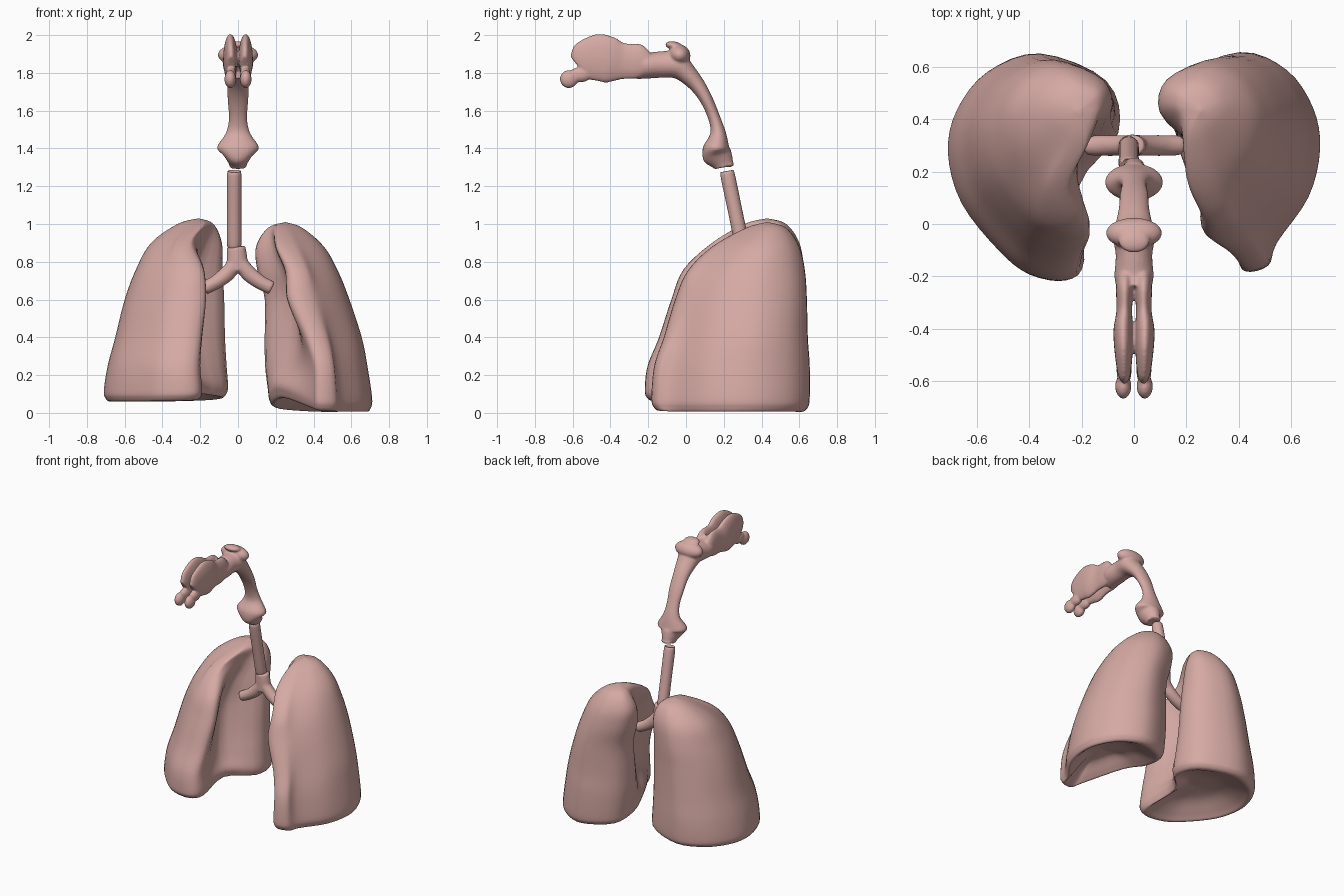
import bpy, bmesh, math
from mathutils import Vector, Matrix

if "Cube" in bpy.data.objects:
    bpy.data.objects.remove(bpy.data.objects["Cube"])

mat = bpy.data.materials.new("tissue_pink")
mat.diffuse_color = (0.67, 0.40, 0.37, 1)
mat.use_nodes = True
mat.node_tree.nodes["Principled BSDF"].inputs["Base Color"].default_value = mat.diffuse_color


def spline(pts, closed, n):
    """Catmull-Rom interpolation of a point list."""
    k, out = len(pts), []
    get = (lambda i: pts[i % k]) if closed else (lambda i: pts[max(0, min(k - 1, i))])
    for i in range(k if closed else k - 1):
        a, b, c, d = get(i - 1), get(i), get(i + 1), get(i + 2)
        for j in range(n):
            t = j / n
            out.append(0.5 * (2 * b + (c - a) * t + (2 * a - 5 * b + 4 * c - d) * t * t
                              + (3 * b - a - 3 * c + d) * t ** 3))
    if not closed:
        out.append(pts[-1])
    return out


def loft(bm, rings, around, along):
    """Skin smooth closed rings, capping both ends."""
    rings = [spline(r, True, around) for r in rings]
    rows = list(zip(*[spline(list(col), False, along) for col in zip(*rings)]))
    vs = [[bm.verts.new(p) for p in row] for row in rows]
    m = len(vs[0])
    for r0, r1 in zip(vs, vs[1:]):
        for i in range(m):
            bm.faces.new((r0[i], r0[(i + 1) % m], r1[(i + 1) % m], r1[i]))
    bm.faces.new(vs[0])
    bm.faces.new(vs[-1])


def tube(bm, path, side, along=4):
    """path rows: x, y, z, half width along side, half thickness."""
    pts = [Vector(p[:3]) for p in path]
    side, rings = Vector(side), []
    for i, p in enumerate(path):
        tan = (pts[min(i + 1, len(pts) - 1)] - pts[max(i - 1, 0)]).normalized()
        up = tan.cross(side).normalized()
        rings.append([pts[i] + side * p[3] * math.cos(a) + up * p[4] * math.sin(a)
                      for a in (math.tau * j / 12 for j in range(12))])
    loft(bm, rings, 2, along)


def blob(bm, loc, radii, tilt=0):
    m = Matrix.Translation(loc) @ Matrix.Rotation(tilt, 4, 'X') @ Matrix.Diagonal((*radii, 1))
    bmesh.ops.create_uvsphere(bm, u_segments=20, v_segments=12, radius=1, matrix=m)


def finish(name, bm, voxel=0):
    bmesh.ops.remove_doubles(bm, verts=bm.verts, dist=1e-5)
    bmesh.ops.recalc_face_normals(bm, faces=bm.faces)
    me = bpy.data.meshes.new(name)
    bm.to_mesh(me)
    bm.free()
    me.shade_smooth()
    me.materials.append(mat)
    ob = bpy.data.objects.new(name, me)
    bpy.context.collection.objects.link(ob)
    if voxel:  # fuse overlapping pieces into one soft skin
        r = ob.modifiers.new("fuse", 'REMESH')
        r.mode, r.voxel_size, r.use_smooth_shade = 'VOXEL', voxel, True
        s = ob.modifiers.new("soften", 'SMOOTH')
        s.factor, s.iterations = 0.5, 4
    return ob


def lung(name, sx, tip, base, lift, levels):
    """levels rows: z, medial back x, medial front x, notch x, lateral x, front y, back y."""
    rings = [[Vector((sx * tip[0], tip[1], tip[2]))] * 12]
    wall = [(0, .65), (.07, .88), (.46, 1), (.77, .92), (.95, .75), (1, .56),
            (.92, .34), (.70, .13)]
    rise = [.6, .2, 0, 0, 0, 0, 0, 0, .05, .1, .3, 1]  # base is higher on the medial side
    for z, xb, xf, xn, xl, yf, yb in levels:
        pts = [(xb + u * (xl - xb), v) for u, v in wall]
        pts += [(xf + .40 * (xl - xf), .025), (xf + .13 * (xl - xf), 0), (xf, .09), (xn, .42)]
        low = max(0, (.25 - z) / .25)
        rings.append([Vector((sx * x, yf + v * (yb - yf), z + low * lift * r))
                      for (x, v), r in zip(pts, rise)])
    # rounded rim, then the shallow hollow underside
    last = rings[-1]
    c = sum(last, Vector()) / 12
    drop = levels[-1][0] - base
    for k, dz in ((.975, -.7 * drop), (.90, -drop), (.76, -drop + .025), (.42, .02), (0, .04)):
        rings.append([Vector((c.x + (p.x - c.x) * k, c.y + (p.y - c.y) * k,
                              c.z + (p.z - c.z) * k + dz)) for p in last])
    bm = bmesh.new()
    loft(bm, rings, 4, 5)
    finish(name, bm)


# Lungs
lung("lung_a", -1, (.21, .43, 1.03), .06, .09, [
    (1.00, .13, .17, .14, .32, .31, .53),
    (.90, .09, .23, .18, .46, .14, .60),
    (.76, .09, .18, .25, .54, -.01, .625),
    (.60, .085, .17, .29, .60, -.075, .63),
    (.40, .08, .19, .28, .65, -.14, .64),
    (.25, .07, .20, .25, .69, -.20, .65),
    (.12, .06, .19, .21, .71, -.215, .65)])
lung("lung_b", 1, (.25, .43, 1.01), .005, .12, [
    (.98, .16, .2, .18, .34, .32, .53),
    (.88, .10, .2, .19, .455, .14, .60),
    (.75, .11, .25, .24, .53, .01, .63),
    (.60, .15, .26, .30, .59, -.055, .64),
    (.40, .15, .34, .31, .655, -.115, .645),
    (.25, .15, .38, .28, .685, -.165, .655),
    (.08, .16, .38, .22, .71, -.18, .655)])

# Windpipe
bm = bmesh.new()
tube(bm, [(-.02, .218, 1.275, .028, .028), (-.02, .22, 1.262, .038, .038),
          (-.02, .26, 1.07, .038, .038), (-.02, .296, .895, .038, .038),
          (-.02, .299, .88, .03, .03)], (1, 0, 0))
finish("windpipe", bm)

# Forked bronchi
bm = bmesh.new()
tube(bm, [(-.01, .30, .88, .042, .05), (-.005, .30, .82, .042, .055),
          (-.003, .30, .75, .04, .06)], (0, 1, 0))
for s in (-1, 1):
    tube(bm, [(s * .005, .30, .80, .04, .04), (s * .06, .30, .735, .04, .042),
              (s * .12, .30, .69, .04, .038), (s * .18, .30, .66, .038, .036)], (0, 1, 0))
finish("bronchi", bm, .009)

# Throat and nasal passages: x is 0 on the midline
bm = bmesh.new()
tube(bm, [(0, y, z, w, t) for y, z, w, t in (
    (-.25, 1.85, .065, .085), (-.20, 1.84, .075, .07), (-.12, 1.845, .07, .07),
    (-.05, 1.845, .08, .075), (.0, 1.80, .07, .055), (.06, 1.735, .058, .042),
    (.11, 1.655, .055, .034), (.15, 1.56, .048, .032), (.17, 1.48, .065, .042),
    (.16, 1.405, .112, .07), (.165, 1.365, .075, .078), (.195, 1.325, .05, .058),
    (.20, 1.30, .044, .052))], (1, 0, 0))
blob(bm, (0, -.035, 1.895), (.108, .06, .055), -.5)
blob(bm, (0, -.065, 1.945), (.06, .045, .022), -.15)
blob(bm, (0, .225, 1.315), (.04, .03, .014))
for s in (-1, 1):
    tube(bm, [(s * x, y, z, w, t) for x, y, z, w, t in (
        (.036, -.575, 1.84, .020, .06), (.038, -.55, 1.86, .028, .10),
        (.040, -.47, 1.88, .036, .125), (.041, -.40, 1.87, .037, .122),
        (.037, -.33, 1.862, .030, .096), (.036, -.25, 1.86, .033, .092),
        (.036, -.20, 1.84, .03, .06))], (1, 0, 0))
    blob(bm, (s * .041, -.62, 1.767), (.031, .048, .048))
    blob(bm, (s * .038, -.56, 1.79), (.029, .06, .04))
finish("throat_and_nasal_passages", bm, .007)
